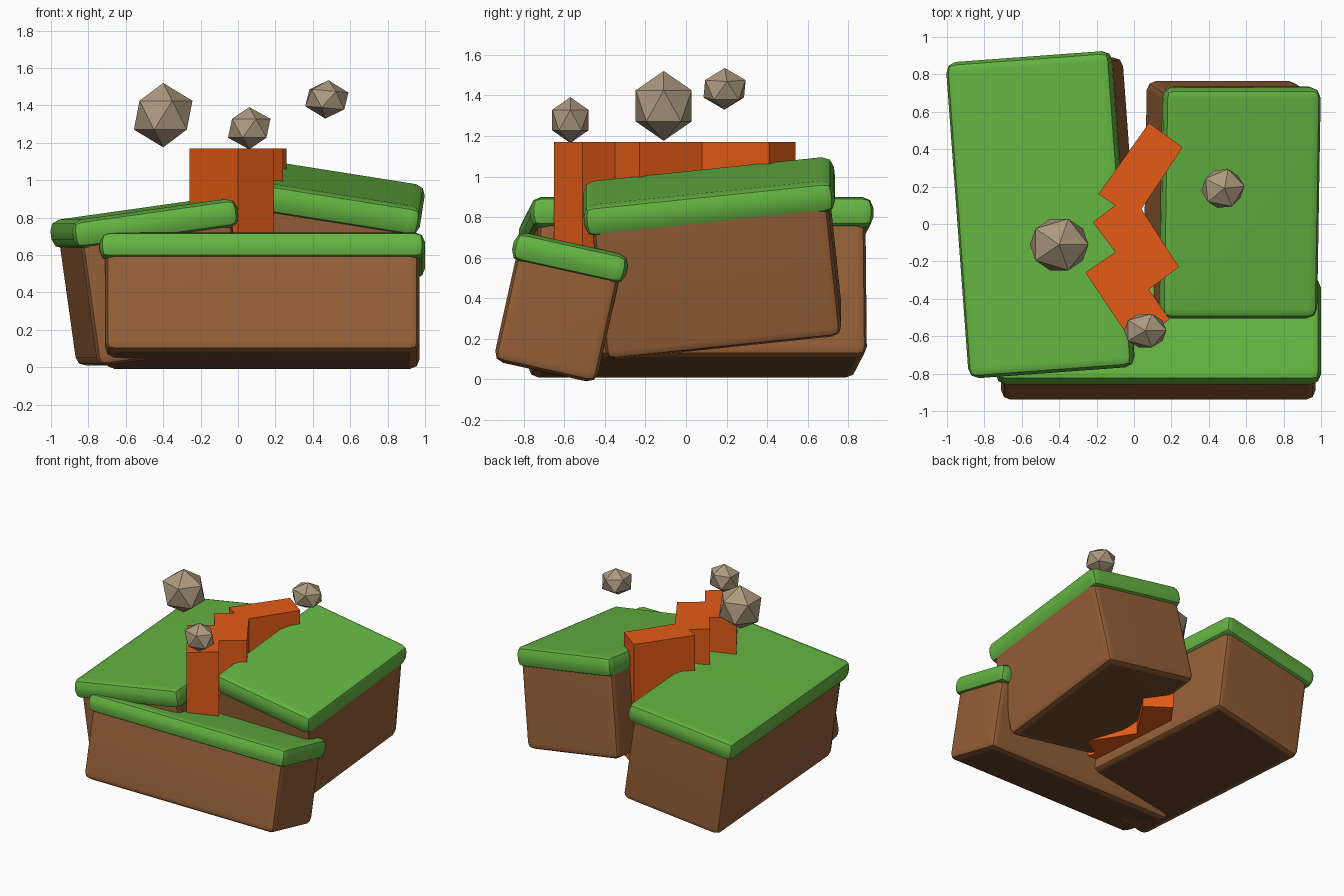
import bpy, bmesh, math
from mathutils import Euler, Vector, Matrix

if "Cube" in bpy.data.objects:
    bpy.data.objects.remove(bpy.data.objects["Cube"])


def material(name, rgb):
    m = bpy.data.materials.new(name)
    m.diffuse_color = (*rgb, 1)
    m.use_nodes = True
    m.node_tree.nodes["Principled BSDF"].inputs["Base Color"].default_value = m.diffuse_color
    return m


GRASS = material("grass green", (0.13, 0.46, 0.055))
SOIL = material("soil brown", (0.30, 0.115, 0.038))
DARK_SOIL = material("dark soil", (0.15, 0.06, 0.025))
LAVA = material("glowing orange", (0.78, 0.105, 0.008))
STONE = material("stone grey", (0.42, 0.325, 0.215))


def add_object(name, bm, *mats):
    bmesh.ops.recalc_face_normals(bm, faces=bm.faces)
    mesh = bpy.data.meshes.new(name)
    bm.to_mesh(mesh)
    bm.free()
    for m in mats:
        mesh.materials.append(m)
    ob = bpy.data.objects.new(name, mesh)
    bpy.context.collection.objects.link(ob)
    return ob


def rounded_box(name, size, loc, rot, bevel, *mats):
    """Bevelled box; a second material goes on the flat underside."""
    bm = bmesh.new()
    bmesh.ops.create_cube(bm, size=1, matrix=Matrix.Diagonal((*size, 1)))
    bmesh.ops.bevel(bm, geom=bm.edges[:], offset=bevel, segments=2,
                    profile=0.5, affect='EDGES')
    bm.normal_update()
    for f in bm.faces:
        f.material_index = 1 if len(mats) > 1 and f.normal.z < -0.99 else 0
    ob = add_object(name, bm, *mats)
    ob.location, ob.rotation_euler = loc, rot
    bpy.ops.object.select_all(action='DESELECT')
    ob.select_set(True)
    bpy.context.view_layer.objects.active = ob
    bpy.ops.object.shade_smooth_by_angle(angle=math.radians(40))
    # Keep the large faces flat and let only the bevels shade smoothly
    ob.modifiers.new("flat_faces", 'WEIGHTED_NORMAL').keep_sharp = True


def ground_block(name, centre, tilt, turf, soil):
    """Tilted slab of soil hanging below a wider rounded turf cap."""
    rot = Euler([math.radians(a) for a in tilt])
    centre = Vector(centre)
    rounded_box(name + "_turf", turf, centre, rot, 0.055, GRASS)
    down = rot.to_matrix() @ Vector((0, 0, -soil[2] / 2))
    rounded_box(name + "_soil", soil, centre + down, rot, 0.05, SOIL, DARK_SOIL)


# Three broken ground blocks
ground_block("left_block", (-0.50, 0.05, 0.768), (0, -8, 4.2),
             (0.895, 1.695, 0.155), (0.82, 1.62, 0.715))
ground_block("front_block", (0.13, -0.572, 0.598), (-12.5, 0, 0),
             (1.74, 0.575, 0.15), (1.68, 0.52, 0.575))
ground_block("right_block", (0.565, 0.115, 0.90), (6, 9, 0),
             (0.85, 1.24, 0.16), (0.82, 1.17, 0.70))

# Zigzag crack rising between the blocks
outline = [(0.08, 0.54), (-0.19, 0.16), (-0.10, 0.10), (-0.22, 0.01),
           (-0.10, -0.15), (-0.26, -0.26), (0.0, -0.65), (0.19, -0.51),
           (0.08, -0.35), (0.24, -0.23), (0.04, 0.08), (0.26, 0.41)]
bm = bmesh.new()
base = bm.faces.new([bm.verts.new((x, y, 0.20)) for x, y in outline])
top = bmesh.ops.extrude_face_region(bm, geom=[base], use_keep_orig=True)
bmesh.ops.translate(bm, vec=(0, 0, 0.97),
                    verts=[v for v in top["geom"] if isinstance(v, bmesh.types.BMVert)])
add_object("crack", bm, LAVA)

# Floating faceted stones: centre, scale, tilt
stones = [((-0.40, -0.11, 1.348), (0.175, 0.162, 0.172), (0, 0, 0)),
          ((0.06, -0.57, 1.278), (0.127, 0.105, 0.113), (0, 0, 0)),
          ((0.475, 0.19, 1.432), (0.126, 0.118, 0.103), (0, 5, 6))]
for i, (loc, scale, tilt) in enumerate(stones, 1):
    bm = bmesh.new()
    bmesh.ops.create_icosphere(bm, subdivisions=1, radius=1,
                               matrix=Matrix.Diagonal((*scale, 1)))
    ob = add_object(f"floating_stone_{i}", bm, STONE)
    ob.location = loc
    ob.rotation_euler = [math.radians(a) for a in tilt]
